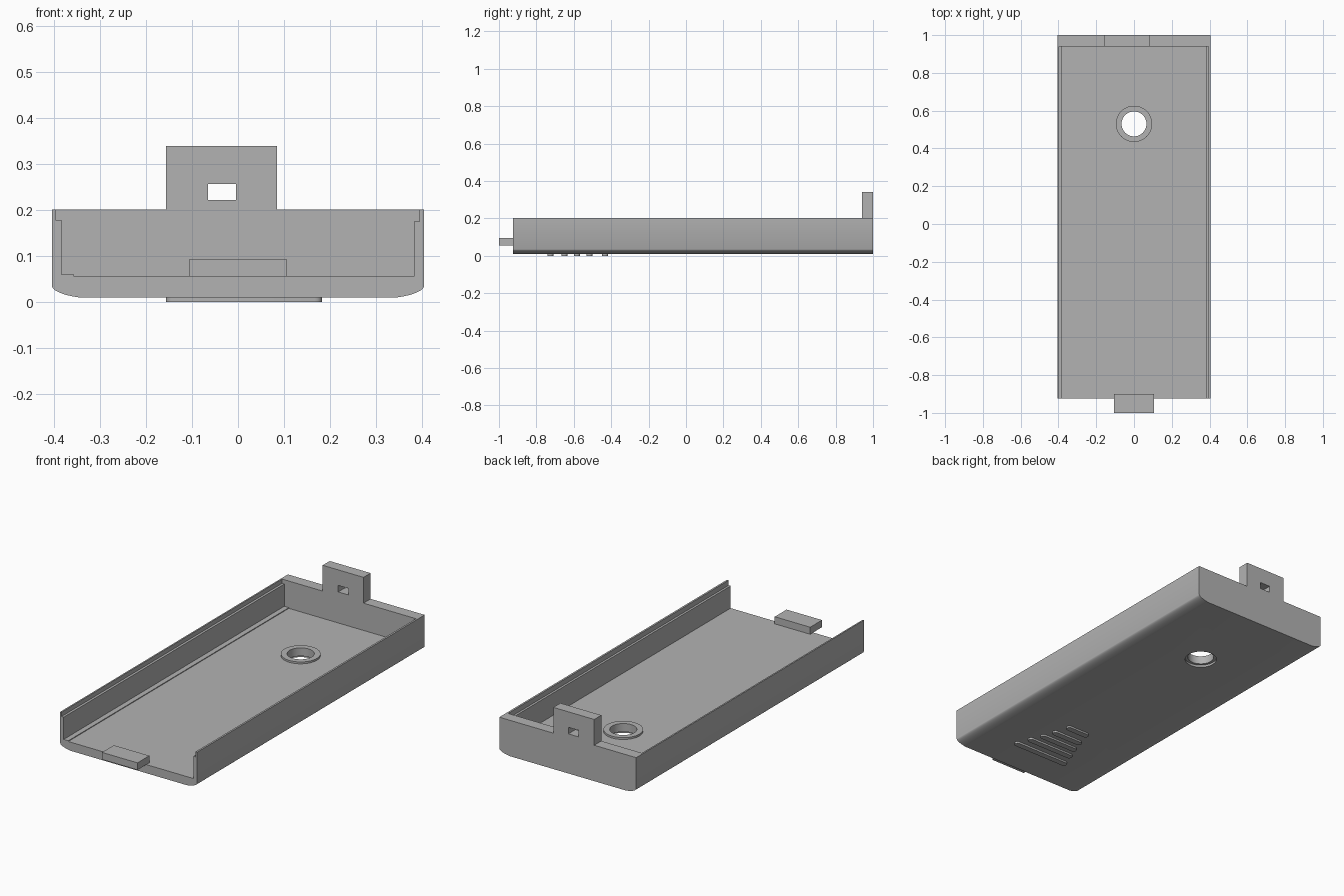
import bpy
import bmesh
import math

cube = bpy.data.objects.get("Cube")
if cube:
    bpy.data.objects.remove(cube, do_unlink=True)

grey = bpy.data.materials.new("plain grey")
grey.use_nodes = True
grey.diffuse_color = (0.45, 0.45, 0.45, 1)
grey.node_tree.nodes["Principled BSDF"].inputs["Base Color"].default_value = grey.diffuse_color

FRONT, BACK, WALL = -0.925, 1.0, 0.94
BOTTOM, FLOOR, RIM = 0.01, 0.056, 0.202


def prism(name, points, depth):
    """Extrude a closed loop of 3D points along the vector depth."""
    bm = bmesh.new()
    face = bm.faces.new([bm.verts.new(p) for p in points])
    moved = bmesh.ops.extrude_face_region(bm, geom=[face])["geom"]
    verts = [v for v in moved if isinstance(v, bmesh.types.BMVert)]
    bmesh.ops.translate(bm, verts=verts, vec=depth)
    bmesh.ops.recalc_face_normals(bm, faces=bm.faces)
    mesh = bpy.data.meshes.new(name)
    bm.to_mesh(mesh)
    bm.free()
    mesh.materials.append(grey)
    obj = bpy.data.objects.new(name, mesh)
    bpy.context.collection.objects.link(obj)
    return obj


def along_y(name, profile, y0, y1):
    return prism(name, [(x, y0, z) for x, z in profile], (0, y1 - y0, 0))


def box(name, x0, x1, y0, y1, z0, z1):
    return along_y(name, [(x0, z0), (x1, z0), (x1, z1), (x0, z1)], y0, y1)


def disc(name, radius, z0, z1, y):
    ring = [math.tau * i / 48 for i in range(48)]
    return prism(name, [(radius * math.cos(a), y + radius * math.sin(a), z0) for a in ring],
                 (0, 0, z1 - z0))


def combine(target, other, operation):
    """Boolean another object into the target, then discard it."""
    mod = target.modifiers.new(operation, "BOOLEAN")
    mod.operation, mod.solver, mod.object = operation, "EXACT", other
    bpy.ops.object.select_all(action="DESELECT")
    bpy.context.view_layer.objects.active = target
    target.select_set(True)
    bpy.ops.object.modifier_apply(modifier=mod.name)
    bpy.data.objects.remove(other, do_unlink=True)


# Outer shell with rounded lower edges
right = [(0.345, BOTTOM), (0.36, 0.0125), (0.375, 0.016), (0.388, 0.0205),
         (0.398, 0.026), (0.403, 0.0305), (0.405, 0.035), (0.405, RIM)]
left = [(-x, z) for x, z in reversed(right)]
cover = along_y("cover_shell", right + left, FRONT, BACK)

# Open-fronted cavity with a stepped lip and a thin strip on the left of the floor
cavity = [(-0.357, FLOOR), (0.383, FLOOR), (0.383, 0.175), (0.395, 0.175), (0.395, 0.3),
          (-0.397, 0.3), (-0.397, 0.179), (-0.384, 0.179), (-0.384, 0.06), (-0.357, 0.06)]
combine(cover, along_y("cavity", cavity, -1.1, WALL), "DIFFERENCE")

# Latch plate on the back wall with its slot
combine(cover, box("latch", -0.157, 0.085, WALL, BACK, 0.15, 0.34), "UNION")
combine(cover, box("slot", -0.065, -0.004, 0.8, 1.2, 0.222, 0.257), "DIFFERENCE")

# Screw hole: low boss inside, through hole, wider recess underneath
hole_y = 0.53
combine(cover, disc("boss", 0.096, 0.04, 0.066, hole_y), "UNION")
combine(cover, disc("bore", 0.066, -0.1, 0.2, hole_y), "DIFFERENCE")
combine(cover, disc("recess", 0.08, -0.1, 0.022, hole_y), "DIFFERENCE")

# Front locating tab
tab = box("front_tab", -0.105, 0.105, -1.0, -0.9, FLOOR, 0.094)

# Finger grip ribs with rounded ends, shorter towards the back
ribs = []
for y, length in [(-0.725, 0.34), (-0.65, 0.285), (-0.583, 0.23), (-0.516, 0.185), (-0.433, 0.14)]:
    r = 0.016
    half = length / 2 - r
    outline = []
    for side, start in ((1, -90), (-1, 90)):
        for i in range(9):
            a = math.radians(start + i * 22.5)
            outline.append((0.013 + side * half + r * math.cos(a), y + r * math.sin(a), 0))
    ribs.append(prism("grip_rib", outline, (0, 0, BOTTOM + 0.002)))

# Smooth the curves, keep the edges crisp
bpy.ops.object.select_all(action="DESELECT")
for obj in [cover, tab] + ribs:
    obj.select_set(True)
bpy.context.view_layer.objects.active = cover
bpy.ops.object.shade_smooth_by_angle(angle=math.radians(30))
